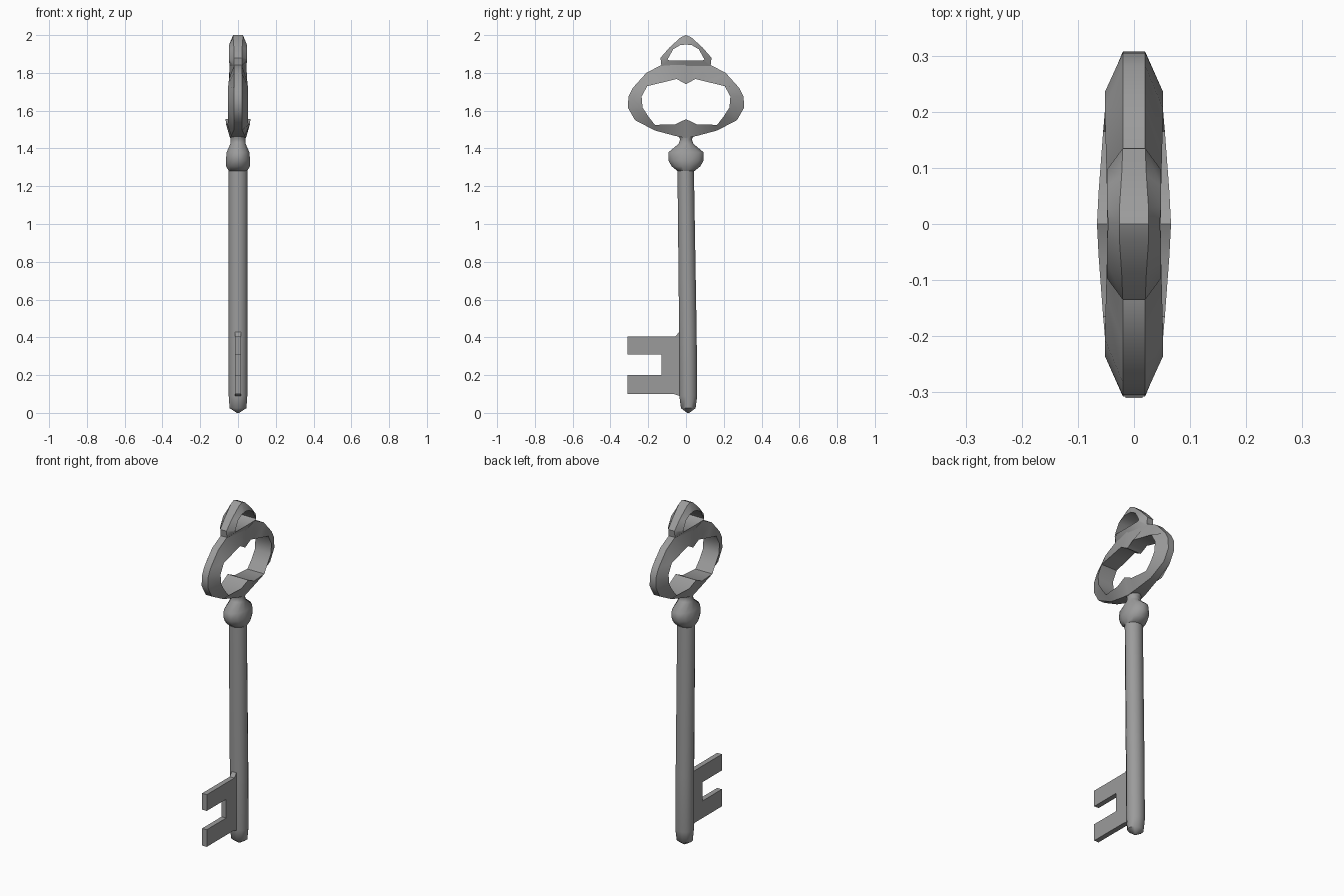
import bpy
import bmesh
from math import cos, sin, pi, radians

cube = bpy.data.objects.get("Cube")
if cube:
    bpy.data.objects.remove(cube)

metal = bpy.data.materials.new("grey metal")
metal.use_nodes = True
GREY = (0.33, 0.33, 0.33, 1)
metal.diffuse_color = GREY
metal.node_tree.nodes["Principled BSDF"].inputs["Base Color"].default_value = GREY


def finish(name, bm, angle):
    bmesh.ops.recalc_face_normals(bm, faces=bm.faces)
    mesh = bpy.data.meshes.new(name)
    bm.to_mesh(mesh)
    bm.free()
    mesh.materials.append(metal)
    obj = bpy.data.objects.new(name, mesh)
    bpy.context.collection.objects.link(obj)
    bpy.ops.object.select_all(action='DESELECT')
    obj.select_set(True)
    bpy.context.view_layer.objects.active = obj
    bpy.ops.object.shade_smooth_by_angle(angle=radians(angle))
    return obj


def loft(name, sections, sides):
    """Stack of elliptical sections: height, x radius, y radius, y centre."""
    bm = bmesh.new()
    rings = []
    for z, rx, ry, cy in sections:
        angles = [2 * pi * (i + 0.5) / sides for i in range(sides)]
        rings.append([bm.verts.new((rx * cos(a), cy + ry * sin(a), z)) for a in angles])
    for low, high in zip(rings, rings[1:]):
        for i in range(sides):
            j = (i + 1) % sides
            bm.faces.new((low[i], low[j], high[j], high[i]))
    bm.faces.new(rings[0])
    bm.faces.new(rings[-1])
    return finish(name, bm, 50)


def frame(name, half):
    """Closed band, mirrored in y: outer (y, z), inner (y, z), outer and inner half width."""
    mirrored = [((-o[0], o[1]), (-i[0], i[1]), wo, wi) for o, i, wo, wi in half[-2:0:-1]]
    bm = bmesh.new()
    loops = []
    for outer, inner, wo, wi in half + mirrored:
        corners = [(wo, outer), (wi, inner), (-wi, inner), (-wo, outer)]
        loops.append([bm.verts.new((x, *p)) for x, p in corners])
    for a, b in zip(loops, loops[1:] + loops[:1]):
        for i in range(4):
            j = (i + 1) % 4
            bm.faces.new((a[i], a[j], b[j], b[i]))
    return finish(name, bm, 45)


# Shaft with a blunt tip, leaning slightly backwards towards the bottom
loft("shaft", [
    (0.0, 0.006, 0.006, 0.012), (0.025, 0.046, 0.04, 0.012), (0.09, 0.051, 0.049, 0.012),
    (0.42, 0.051, 0.048, 0.01), (1.31, 0.051, 0.045, -0.002)], 12)

# Flattened collar and neck under the bow
loft("collar", [
    (1.28, 0.05, 0.046, 0), (1.305, 0.065, 0.078, 0), (1.335, 0.067, 0.096, 0),
    (1.38, 0.062, 0.096, 0), (1.425, 0.042, 0.04, 0), (1.45, 0.04, 0.032, 0),
    (1.49, 0.046, 0.06, 0)], 12)

# Oval bow, from the bottom centre round to the top centre
frame("bow", [
    ((0, 1.455), (0, 1.555), 0.042, 0.066),
    ((0.06, 1.467), (0.058, 1.527), 0.036, 0.063),
    ((0.165, 1.495), (0.165, 1.525), 0.022, 0.055),
    ((0.27, 1.55), (0.2, 1.57), 0.02, 0.052),
    ((0.307, 1.615), (0.23, 1.617), 0.02, 0.052),
    ((0.305, 1.675), (0.235, 1.675), 0.02, 0.052),
    ((0.282, 1.72), (0.205, 1.73), 0.02, 0.052),
    ((0.21, 1.80), (0.13, 1.748), 0.02, 0.05),
    ((0.13, 1.842), (0.05, 1.768), 0.02, 0.048),
    ((0, 1.85), (0, 1.74), 0.044, 0.046)])

# Small hanging loop on top
frame("top_loop", [
    ((0, 1.835), (0, 1.865), 0.044, 0.048),
    ((0.13, 1.835), (0.09, 1.866), 0.02, 0.048),
    ((0.135, 1.88), (0.097, 1.872), 0.02, 0.048),
    ((0.087, 1.935), (0.068, 1.925), 0.022, 0.048),
    ((0.028, 1.988), (0.03, 1.947), 0.026, 0.048),
    ((0, 2.0), (0, 1.95), 0.026, 0.046)])

# Flat bit with two teeth
outline = [(0.02, 0.09), (-0.035, 0.09), (-0.065, 0.1), (-0.31, 0.1), (-0.31, 0.2),
           (-0.13, 0.2), (-0.13, 0.31), (-0.31, 0.31), (-0.31, 0.405), (-0.055, 0.405),
           (-0.035, 0.43), (0.02, 0.43)]
bm = bmesh.new()
face = bm.faces.new([bm.verts.new((-0.015, y, z)) for y, z in outline])
extruded = bmesh.ops.extrude_face_region(bm, geom=[face])["geom"]
moved = [v for v in extruded if isinstance(v, bmesh.types.BMVert)]
bmesh.ops.translate(bm, verts=moved, vec=(0.03, 0, 0))
finish("bit", bm, 30)
